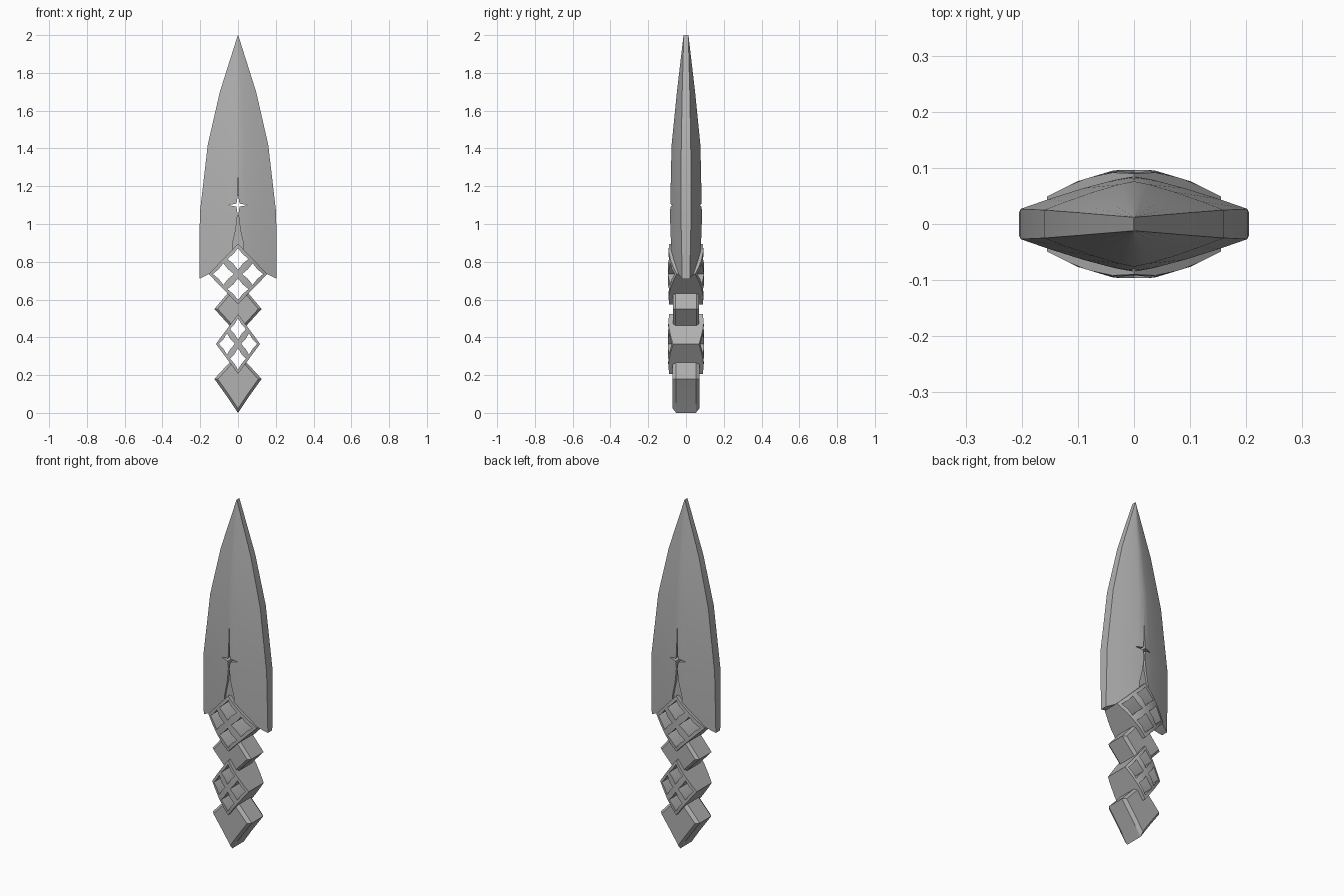
import bpy, bmesh

if "Cube" in bpy.data.objects:
    bpy.data.objects.remove(bpy.data.objects["Cube"])

# Dark grey metal
metal = bpy.data.materials.new("dark_metal")
metal.diffuse_color = (.44, .44, .44, 1)
metal.use_nodes = True
metal.node_tree.nodes["Principled BSDF"].inputs["Base Color"].default_value = metal.diffuse_color


def shell(name, pts, faces, y=0.0):
    """Mirror a front relief of (x, z, depth) points to the back and wall the borders."""
    bm = bmesh.new()
    front = [bm.verts.new((px, -d, pz)) for px, pz, d in pts]
    back = [bm.verts.new((px, d, pz)) for px, pz, d in pts]
    edges = {}
    for f in faces:
        bm.faces.new([front[i] for i in f])
        bm.faces.new([back[i] for i in reversed(f)])
        for a, b in zip(f, f[1:] + f[:1]):
            key = (min(a, b), max(a, b))
            edges[key] = edges.get(key, 0) + 1
    for (a, b), count in edges.items():
        if count == 1:
            bm.faces.new((front[a], front[b], back[b], back[a]))
    bmesh.ops.delete(bm, geom=[v for v in bm.verts if not v.link_faces], context='VERTS')
    bmesh.ops.recalc_face_normals(bm, faces=bm.faces)
    me = bpy.data.meshes.new(name)
    bm.to_mesh(me)
    bm.free()
    me.materials.append(metal)
    ob = bpy.data.objects.new(name, me)
    ob.location.y = y
    bpy.context.collection.objects.link(ob)
    return ob


def grid_faces(rows, cols, skip=lambda r, c: False):
    return [[r * cols + c, r * cols + c + 1, (r + 1) * cols + c + 1, (r + 1) * cols + c]
            for r in range(rows - 1) for c in range(cols - 1) if not skip(r, c)]


def fan(name, outline, zc, edge, face, inset, y=0.0):
    """Chamfered plate: outline ring, inset ring and a centre point."""
    n = len(outline)
    pts = [(x, z, edge) for x, z in outline]
    pts += [(x * inset, zc + (z - zc) * inset, face) for x, z in outline]
    pts.append((0, zc, face))
    faces = []
    for i in range(n):
        j = (i + 1) % n
        faces += [[i, j, n + j, n + i], [n + i, n + j, 2 * n]]
    return shell(name, pts, faces, y)


def lattice(name, zc, w, h):
    """Domed diamond frame with four concave see-through windows."""
    br = [-1, -.86, -.5, -.14, 0, .14, .5, .86, 1]
    pinch = {1: .04, 3: -.04, 5: .04, 7: -.04}
    pts = []
    for r, v in enumerate(br):
        for c, u in enumerate(br):
            uu = u + (pinch.get(c, 0) if r in (2, 6) else 0)
            vv = v + (pinch.get(r, 0) if c in (2, 6) else 0)
            x, z = (uu - vv) / 2 * w, zc + (uu + vv) / 2 * h
            ax = abs(x)
            d = .096 - max(0, ax - .035) * .3 - max(0, ax - .1) * .2
            d -= max(0, abs(z - zc) - .08) * .08
            pts.append((x, z, d))
    hole = (1, 2, 5, 6)
    return shell(name, pts, grid_faces(9, 9, lambda r, c: r in hole and c in hole))


# Blade: ridged leaf shape, notched below to seat the upper lattice
half = [0, .17, .45, .75, 1]
cols = [-s for s in half[:0:-1]] + half
lower = {0: .885, .17: .85, .45: .792, .75: .735, 1: .71}
sections = [(None, .205, .085, .02), (1.06, .202, .085, .027), (1.42, .16, .076, .025),
            (1.7, .096, .048, .02), (2.0, .001, .013, .012)]
pts = []
for z, w, mid, edge in sections:
    for s in cols:
        a = abs(s)
        pts.append((s * w, lower[a] if z is None else z, edge + (mid - edge) * (1 - a ** 1.25)))
blade = shell("blade", pts, grid_faces(len(sections), len(cols)))

# Star window and tapered centre grooves cut from the blade
star = [(0, 1.155), (.008, 1.108), (.052, 1.1), (.008, 1.092),
        (0, 1.035), (-.008, 1.092), (-.052, 1.1), (-.008, 1.108)]
cutters = [fan("star_cutter", star, 1.1, .2, .2, .5)]
for y in (-.092, .092):
    cutters.append(fan("upper_groove_cutter", [(0, 1.3), (.004, 1.13), (0, 1.09), (-.004, 1.13)],
                       1.15, .024, .024, .5, y))
    cutters.append(fan("lower_groove_cutter",
                       [(0, 1.07), (.012, .97), (.03, .89), (.03, .84), (-.03, .84), (-.03, .89), (-.012, .97)],
                       .92, .024, .024, .5, y))
bpy.context.view_layer.objects.active = blade
for c in cutters:
    c.hide_render = True
    m = blade.modifiers.new(c.name, 'BOOLEAN')
    m.operation, m.solver, m.object = 'DIFFERENCE', 'EXACT', c
    bpy.ops.object.modifier_apply(modifier=m.name)
    bpy.data.objects.remove(c)

# Pierced diamonds of the guard and grip
guard = lattice("guard_lattice", .735, .155, .16)
grip = lattice("grip_lattice", .365, .117, .158)


# Solid diamonds, notched where they meet the lattices
def mirrored(right):
    return right + [(-x, z) for x, z in reversed(right) if x > 0]


upper = fan("grip_diamond", mirrored([(0, .585), (.045, .645), (.125, .55), (.043, .46), (0, .515)]),
            .55, .055, .07, .86)
pommel = fan("pommel_diamond", mirrored([(0, .215), (.042, .27), (.125, .18), (.05, .075), (0, 0)]),
             .17, .052, .071, .86)

bpy.ops.object.select_all(action='DESELECT')
for ob in (blade, guard, grip, upper, pommel):
    ob.select_set(True)
bpy.ops.object.shade_smooth_by_angle(angle=.4)
